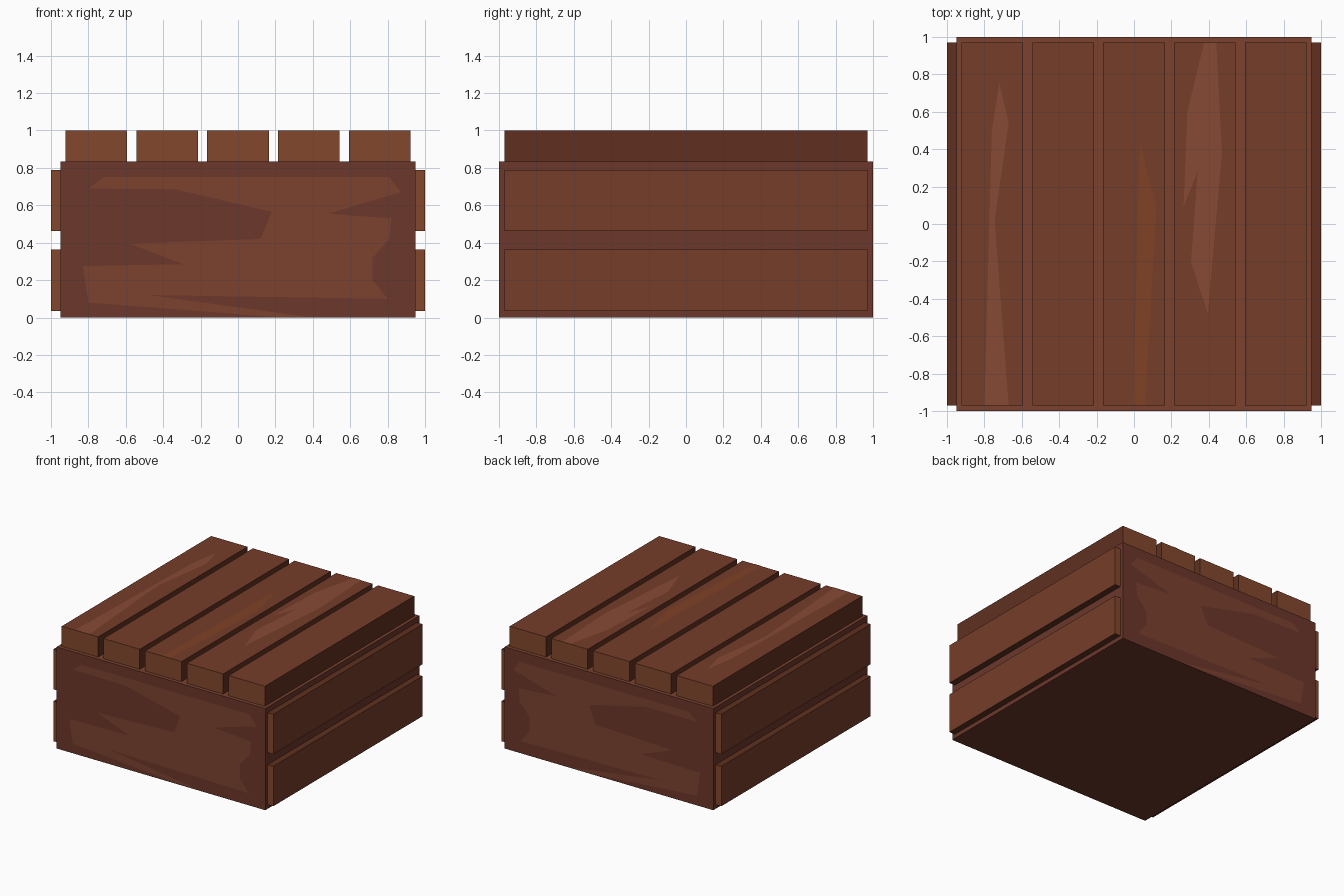
import bpy, bmesh
from mathutils import Vector

if "Cube" in bpy.data.objects:
    bpy.data.objects.remove(bpy.data.objects["Cube"])


def material(name, rgb):
    m = bpy.data.materials.new(name)
    m.diffuse_color = (*rgb, 1)
    m.use_nodes = True
    m.node_tree.nodes["Principled BSDF"].inputs["Base Color"].default_value = m.diffuse_color
    return m


FACE = material("plank_face", (0.18, 0.047, 0.022))
END = material("plank_end", (0.23, 0.064, 0.027))
EDGE = material("plank_edge", (0.115, 0.030, 0.014))
BODY = material("body_wood", (0.150, 0.038, 0.024))
BODY_GRAIN = material("body_grain", (0.20, 0.055, 0.028))
TOP_GRAIN = material("plank_grain", (0.245, 0.068, 0.034))
WARM_GRAIN = material("plank_warm_grain", (0.215, 0.053, 0.019))


def finish(bm, name, mats):
    mesh = bpy.data.meshes.new(name)
    bm.to_mesh(mesh)
    bm.free()
    for m in mats:
        mesh.materials.append(m)
    obj = bpy.data.objects.new(name, mesh)
    bpy.context.collection.objects.link(obj)
    return obj


def box(name, lo, hi, mats, pick):
    """Box between two corners; pick(normal) chooses the material slot."""
    lo, hi = Vector(lo), Vector(hi)
    bm = bmesh.new()
    bmesh.ops.create_cube(bm, size=1)
    for v in bm.verts:
        v.co = (lo + hi) / 2 + v.co * (hi - lo)
    bm.normal_update()
    for f in bm.faces:
        f.material_index = pick(f.normal)
    return finish(bm, name, mats)


def patch(name, points, place, normal, mat):
    """Flat wood-grain shape laid just above a surface."""
    bm = bmesh.new()
    f = bm.faces.new([bm.verts.new(place(a, b)) for a, b in points])
    f.normal_update()
    if f.normal.dot(Vector(normal)) < 0:
        f.normal_flip()
    return finish(bm, name, [mat])


# solid crate body with a lighter top rim
box("crate_body", (-0.948, -1, 0), (0.948, 1, 0.835), [BODY, BODY_GRAIN],
    lambda n: 1 if n.z > 0.5 else 0)

# five lid planks
for i in range(5):
    x = (i - 2) * 0.379
    box(f"lid_plank_{i + 1}", (x - 0.165, -0.97, 0.835), (x + 0.165, 0.97, 1),
        [FACE, END, EDGE],
        lambda n: 1 if abs(n.y) > 0.5 else (0 if n.z > 0.5 else 2))

# two planks on each side
for side, s in (("right", 1), ("left", -1)):
    for level, z in (("lower", 0.035), ("upper", 0.462)):
        xs = sorted((s * 0.9, s * 1.0))
        box(f"{side}_{level}_plank", (xs[0], -0.97, z), (xs[1], 0.97, z + 0.328),
            [FACE, END, EDGE],
            lambda n: 1 if abs(n.y) > 0.5 else (0 if abs(n.x) > 0.5 else 2))

# wood grain on the front and back panels
panel = [(-.72, .75), (.81, .75), (.87, .67), (.48, .555), (.82, .53),
         (.81, .42), (.72, .32), (.72, .20), (.80, .10), (-.48, .12),
         (.38, .003), (.2, .003), (-.80, .08), (-.83, .275), (-.29, .285),
         (-.58, .395), (.12, .42), (.18, .565), (-.33, .685), (-.80, .69)]
for name, s in (("front_grain", -1), ("back_grain", 1)):
    patch(name, panel, lambda a, b: (a, s * 1.002, b), (0, s, 0), BODY_GRAIN)

# wood grain on the lid planks
lid = {
    "lid_grain_left": ([(-.72, .755), (-.67, .54), (-.745, .02), (-.67, -.97),
                        (-.80, -.97), (-.76, .5)], TOP_GRAIN),
    "lid_grain_middle": ([(.03, .44), (.12, .09), (.06, -.97), (-.005, -.97)],
                         WARM_GRAIN),
    "lid_grain_right": ([(.375, .97), (.44, .97), (.47, .38), (.395, -.48),
                         (.305, -.205), (.34, .28), (.265, .095), (.285, .6)],
                        TOP_GRAIN),
}
for name, (points, mat) in lid.items():
    patch(name, points, lambda a, b: (a, b, 1.002), (0, 0, 1), mat)
